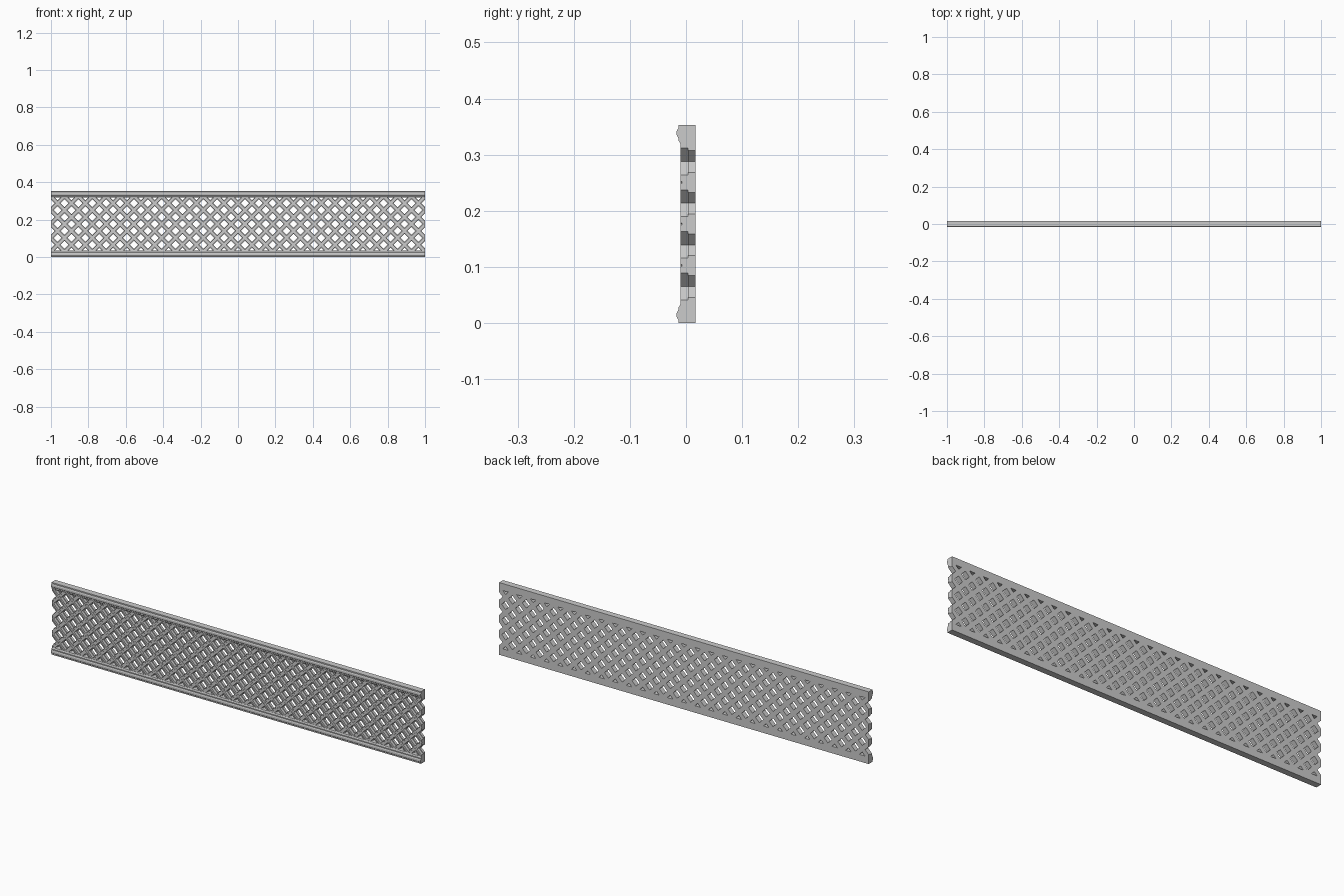
import bpy, bmesh, math
from functools import lru_cache
from mathutils import Vector

if "Cube" in bpy.data.objects:
    bpy.data.objects.remove(bpy.data.objects["Cube"])

H = 0.353                 # panel height
MID = H / 2
RAIL = 0.034              # rail height
P = 0.0742                # lattice period along x and z
R2 = math.sqrt(2)
p = P / R2                # period across the diagonal slats


def finish(name, bm):
    me = bpy.data.meshes.new(name)
    bm.to_mesh(me)
    bm.free()
    ob = bpy.data.objects.new(name, me)
    bpy.context.collection.objects.link(ob)
    return ob


# Rails: moulded profile (y, distance from outer edge) extruded along x
PROFILE = [(0.0165, 0), (-0.0138, 0), (-0.0138, 0.006), (-0.0152, 0.008),
           (-0.0165, 0.011), (-0.0165, 0.018), (-0.0152, 0.021),
           (-0.0138, 0.023), (-0.0138, 0.028), (-0.0115, 0.030),
           (-0.0100, RAIL), (0.0165, RAIL)]


def rail(name, top):
    bm = bmesh.new()
    ends = [[bm.verts.new((x, y, H - d if top else d)) for y, d in PROFILE]
            for x in (-1, 1)]
    n = len(PROFILE)
    for i in range(n):
        j = (i + 1) % n
        bm.faces.new((ends[0][i], ends[0][j], ends[1][j], ends[1][i]))
    bm.faces.new(ends[0])
    bm.faces.new(ends[1][::-1])
    bmesh.ops.recalc_face_normals(bm, faces=bm.faces)
    return finish(name, bm)


rail("bottom_rail", False)
rail("top_rail", True)

# Lattice: stepped, grooved slats crossing at 45 degrees, one joined surface
B = p / 2 - 0.0210 / R2    # half width of the back layer
F = p / 2 - 0.0255 / R2    # half width of the front layer
G = 0.0025                 # half width of the centre groove
CUTS = [-B, -F, -G, G, F, B]
STEPS = [1, 3, 2, 3, 1, 0]             # layers across one slat, then the gap
LEVELS = [0.0165, 0.004, -0.0075, -0.010]
K = 18
lines = [(k + 0.5) * p + c for k in range(-K, K) for c in CUTS]
N = len(lines) - 1


def to_xz(u, v):
    return (u + v) / R2, (u - v) / R2


@lru_cache(maxsize=None)
def layers(i, j):
    if not (0 <= i < N and 0 <= j < N):
        return 0
    x, z = to_xz(lines[i], lines[j])
    if abs(x) > 1.06 or abs(z) > 0.19:
        return 0
    return max(STEPS[i % 6], STEPS[j % 6])


bm = bmesh.new()
verts = {}


def vert(i, j, l):
    key = (i, j, l)
    if key not in verts:
        x, z = to_xz(lines[i], lines[j])
        verts[key] = bm.verts.new((x, LEVELS[l], z + MID))
    return verts[key]


def quad(*keys):
    bm.faces.new([vert(*k) for k in keys])


for i in range(N):
    for j in range(N):
        h = layers(i, j)
        if h == 0:
            continue
        ring = [(i, j), (i + 1, j), (i + 1, j + 1), (i, j + 1)]
        quad(*[(a, b, h) for a, b in ring])
        quad(*[(a, b, 0) for a, b in ring[::-1]])
        # Walls down to each lower neighbour
        for s, (di, dj) in enumerate([(0, -1), (1, 0), (0, 1), (-1, 0)]):
            a, b = ring[s], ring[(s + 1) % 4]
            for l in range(layers(i + di, j + dj), h):
                quad((*a, l), (*b, l), (*b, l + 1), (*a, l + 1))

bmesh.ops.recalc_face_normals(bm, faces=bm.faces)


def trim(co, no, cap):
    geom = bm.verts[:] + bm.edges[:] + bm.faces[:]
    res = bmesh.ops.bisect_plane(bm, geom=geom, dist=1e-6, plane_co=co,
                                 plane_no=no, clear_outer=True)
    if cap:
        edges = [e for e in res["geom_cut"] if isinstance(e, bmesh.types.BMEdge)]
        bmesh.ops.triangle_fill(bm, edges=edges, use_beauty=True,
                                normal=Vector(no))


# Trim to the panel ends, then to the rails
for s in (-1, 1):
    trim((s, 0, 0), (s, 0, 0), True)
trim((0, 0, RAIL), (0, 0, -1), False)
trim((0, 0, H - RAIL), (0, 0, 1), False)
finish("lattice", bm)
